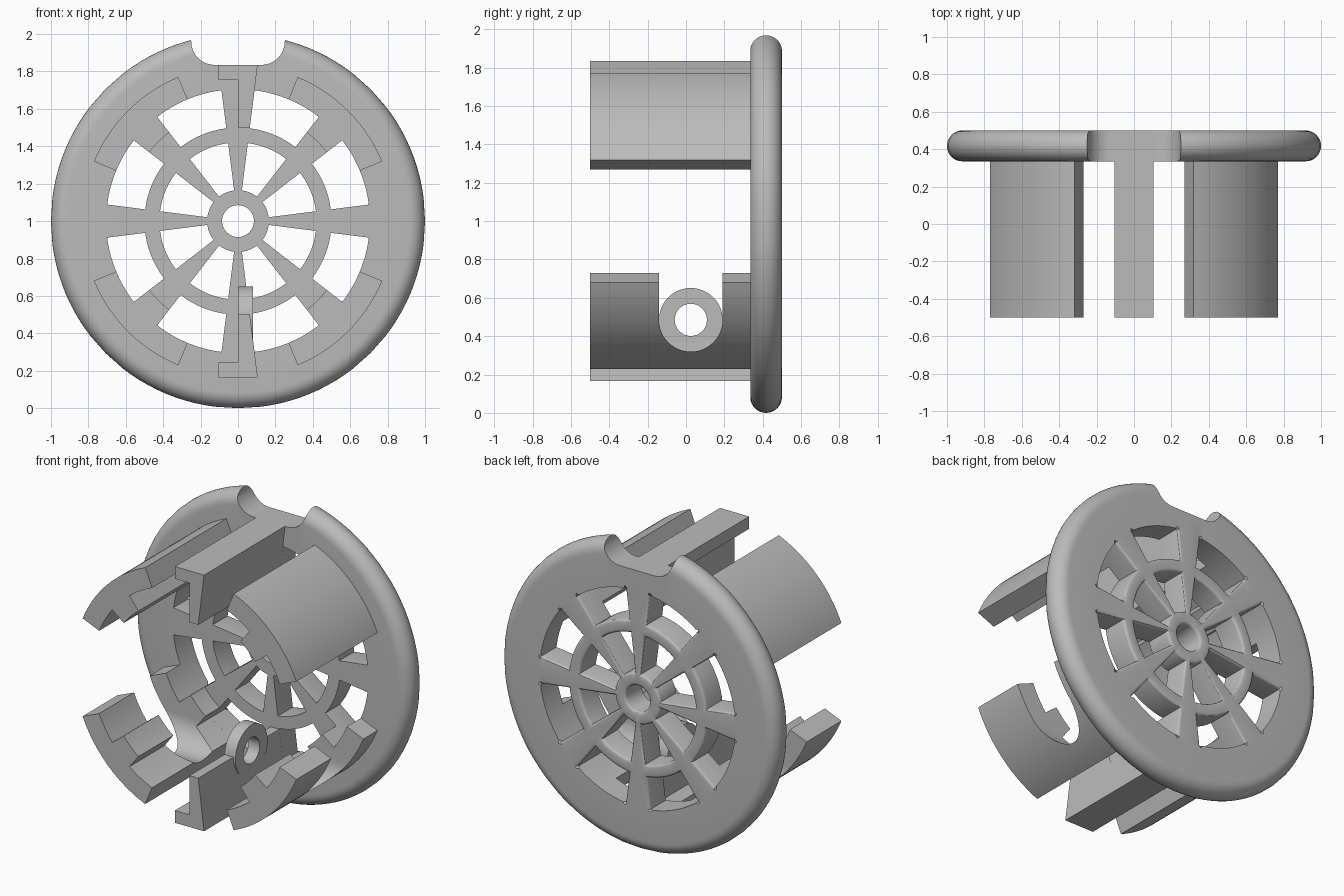
import bpy, bmesh
from math import sin, cos, radians, hypot

if "Cube" in bpy.data.objects:
    bpy.data.objects.remove(bpy.data.objects["Cube"])

grey = bpy.data.materials.new("plain_grey")
grey.use_nodes = True
grey.diffuse_color = (0.5, 0.5, 0.5, 1)
grey.node_tree.nodes["Principled BSDF"].inputs["Base Color"].default_value = (0.5, 0.5, 0.5, 1)

MID = 1.0                  # height of the wheel centre
FRONT, BACK = 0.335, 0.5   # faces of the disc
TIP = -0.5                 # free end of the clips
HALF = 7.2                 # half angle of a spoke


def finish(bm, name):
    bmesh.ops.recalc_face_normals(bm, faces=bm.faces)
    mesh = bpy.data.meshes.new(name)
    bm.to_mesh(mesh)
    bm.free()
    obj = bpy.data.objects.new(name, mesh)
    bpy.context.collection.objects.link(obj)
    mesh.materials.append(grey)
    return obj


def prism(name, outline, start, end, axis="y"):
    """Extrude an outline along y (points are x, z) or x (points are y, z)."""
    bm = bmesh.new()
    if axis == "y":
        verts = [bm.verts.new((a, start, b)) for a, b in outline]
        move = (0, end - start, 0)
    else:
        verts = [bm.verts.new((start, a, b)) for a, b in outline]
        move = (end - start, 0, 0)
    face = bm.faces.new(verts)
    new = bmesh.ops.extrude_face_region(bm, geom=[face])["geom"]
    bmesh.ops.translate(bm, vec=move, verts=[v for v in new if isinstance(v, bmesh.types.BMVert)])
    return finish(bm, name)


def arc(cx, cz, r, a0, a1, steps):
    angles = [radians(a0 + (a1 - a0) * i / steps) for i in range(steps + 1)]
    return [(cx + r * cos(a), cz + r * sin(a)) for a in angles]


def boolean(obj, other, operation):
    mod = obj.modifiers.new(operation.lower(), "BOOLEAN")
    mod.object = other
    mod.operation = operation
    mod.solver = "EXACT"
    bpy.context.view_layer.objects.active = obj
    bpy.ops.object.modifier_apply(modifier=mod.name)


def discard(obj):
    bpy.data.objects.remove(obj)


# Spoked disc: polar cells, with the windows left out
radii = [0.085, 0.165, 0.42, 0.5, 0.705, 1.0]
spoke_rings = (1, 3)
STEPS = 10
angles, in_spoke = [], []
for k in range(8):
    base = 45 * k
    angles += [base - HALF, base]
    in_spoke += [True, True]
    for i in range(STEPS):
        angles.append(base + HALF + (45 - 2 * HALF) * i / STEPS)
        in_spoke.append(False)

bm = bmesh.new()
grid = [[bm.verts.new((r * cos(radians(a)), FRONT, MID + r * sin(radians(a)))) for a in angles]
        for r in radii]
count = len(angles)
for ring in range(len(radii) - 1):
    for j in range(count):
        if ring in spoke_rings and not in_spoke[j]:
            continue
        n = (j + 1) % count
        bm.faces.new((grid[ring][j], grid[ring][n], grid[ring + 1][n], grid[ring + 1][j]))
new = bmesh.ops.extrude_face_region(bm, geom=bm.faces[:])["geom"]
bmesh.ops.translate(bm, vec=(0, BACK - FRONT, 0),
                    verts=[v for v in new if isinstance(v, bmesh.types.BMVert)])
bmesh.ops.recalc_face_normals(bm, faces=bm.faces)


def radius(v):
    return hypot(v.co.x, v.co.z - MID)


def flat_edge(e, y):
    return all(abs(v.co.y - y) < 1e-4 for v in e.verts)


# Rounded rim, then softened back edges of hub, ring and spokes
rim = [e for e in bm.edges if all(radius(v) > 0.99 for v in e.verts)
       and (flat_edge(e, FRONT) or flat_edge(e, BACK))]
bmesh.ops.bevel(bm, geom=rim, offset=0.082, segments=8, profile=0.5, affect="EDGES")
soft = [e for e in bm.edges if flat_edge(e, BACK) and min(radius(v) for v in e.verts) < 0.69
        and e.calc_face_angle(0) > 1]
bmesh.ops.bevel(bm, geom=soft, offset=0.016, segments=3, profile=0.5,
                affect="EDGES", clamp_overlap=False)
disc = finish(bm, "spoked_disc")

# Rounded notch at the top of the rim
notch = prism("notch_cutter", [(-0.25, 2.1)] + arc(-0.125, 1.96, 0.125, 180, 270, 10)
              + arc(0.125, 1.96, 0.125, 270, 360, 10) + [(0.25, 2.1)], 0.2, 0.7)
boolean(disc, notch, "DIFFERENCE")
discard(notch)
parts = [disc]

# Four curved clips, each with a rib along the inside
LUG_Y, LUG_Z, LUG_R = 0.025, 0.485, 0.166
slot = prism("slot_cutter", [(LUG_Y - LUG_R, 0.9)] + arc(LUG_Y, LUG_Z, LUG_R, 180, 360, 24)
             + [(LUG_Y + LUG_R, 0.9)], -1.2, 1.2, "x")
clip_names = ["upper_left", "upper_right", "lower_right", "lower_left"]
for k, label in enumerate(clip_names):
    c = 45 + 90 * k
    outline = (arc(0, MID, 0.834, c - 22.5, c + 22.5, 20)
               + arc(0, MID, 0.705, c + 22.5, c + HALF, 6)
               + arc(0, MID, 0.6, c + HALF, c - HALF, 6)
               + arc(0, MID, 0.705, c - HALF, c - 22.5, 6))
    clip = prism(label + "_clip", outline, TIP, FRONT)
    if label.startswith("lower"):
        boolean(clip, slot, "DIFFERENCE")
    parts.append(clip)
discard(slot)

# Angled rails at top and bottom
rail = [(-0.105, 0.835), (-0.105, 0.755), (0, 0.755), (0, 0.5), (0.063, 0.5), (0.105, 0.835)]
parts.append(prism("top_rail", [(x, MID + z) for x, z in rail], TIP, FRONT))
bottom = prism("bottom_rail", [(x, MID - z) for x, z in rail], TIP, FRONT)

# Round lug with a cross hole on the bottom rail
lug = prism("lug", arc(LUG_Y, LUG_Z, LUG_R, 0, 352.5, 47), 0, 0.08, "x")
hole = prism("hole_cutter", arc(LUG_Y, LUG_Z, 0.084, 0, 348.75, 31), -0.3, 0.3, "x")
boolean(bottom, lug, "UNION")
boolean(bottom, hole, "DIFFERENCE")
discard(lug)
discard(hole)
parts.append(bottom)

# Smooth the curves and keep the edges sharp
bpy.ops.object.select_all(action="DESELECT")
for obj in parts:
    obj.select_set(True)
bpy.context.view_layer.objects.active = disc
bpy.ops.object.shade_smooth_by_angle(angle=radians(30))
